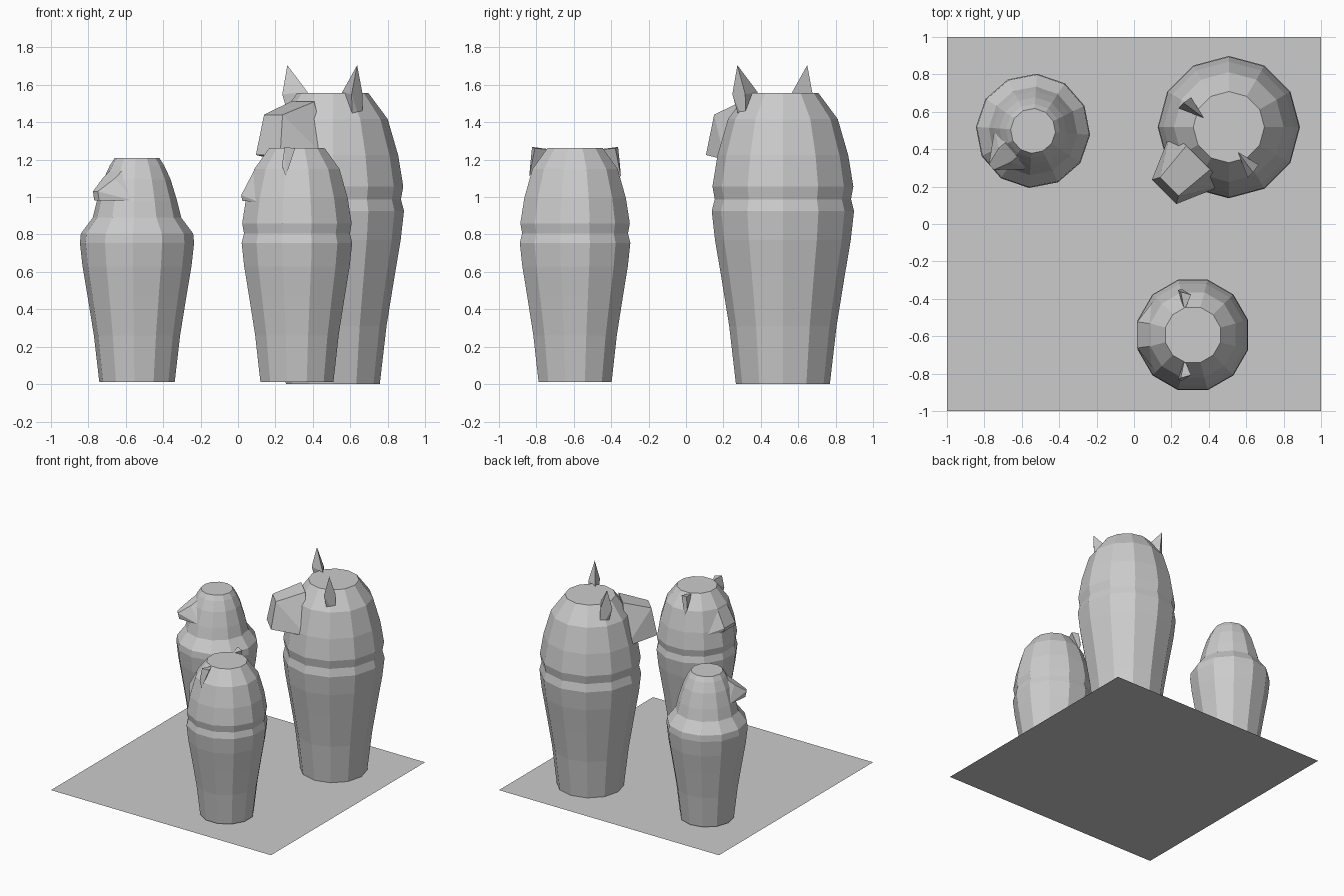
import bpy, bmesh
from math import cos, sin, pi, radians

if "Cube" in bpy.data.objects:
    bpy.data.objects.remove(bpy.data.objects["Cube"])

SIDES = 12


def finish(name, bm, loc, turn):
    bmesh.ops.recalc_face_normals(bm, faces=bm.faces)
    me = bpy.data.meshes.new(name)
    bm.to_mesh(me)
    bm.free()
    ob = bpy.data.objects.new(name, me)
    ob.location = loc
    ob.rotation_euler.z = radians(turn)
    bpy.context.collection.objects.link(ob)
    return ob


def lathe(name, profile, loc, turn, scale=1.0):
    """Faceted jar from (radius, height) pairs, capped at both ends."""
    bm = bmesh.new()
    rings = []
    for r, z in profile:
        rings.append([bm.verts.new((r * scale * cos((i + .5) * 2 * pi / SIDES),
                                    r * scale * sin((i + .5) * 2 * pi / SIDES),
                                    z * scale)) for i in range(SIDES)])
    for a, b in zip(rings, rings[1:]):
        for i in range(SIDES):
            j = (i + 1) % SIDES
            bm.faces.new((a[i], a[j], b[j], b[i]))
    bm.faces.new(rings[0])
    bm.faces.new(rings[-1])
    return finish(name, bm, loc, turn)


def hull(name, points, loc, turn):
    """Faceted solid wrapped around a few points."""
    bm = bmesh.new()
    for p in points:
        bm.verts.new(p)
    res = bmesh.ops.convex_hull(bm, input=bm.verts)
    loose = {g for g in res["geom_interior"] if isinstance(g, bmesh.types.BMVert)}
    bmesh.ops.delete(bm, geom=list(loose), context='VERTS')
    return finish(name, bm, loc, turn)


def both(points):
    """Points plus their mirror image across the facing axis (+x)."""
    return points + [(x, -y, z) for x, y, z in points]


def ears(name, points, loc, turn):
    for side, s in (("left", 1), ("right", -1)):
        hull(f"{name}_{side}", [(x, s * y, z) for x, y, z in points], loc, turn)


# base plate
bm = bmesh.new()
bmesh.ops.create_grid(bm, x_segments=1, y_segments=1, size=1)
finish("base_plate", bm, (0, 0, 0), 0)

body = [(.202, 0), (.231, .25), (.265, .46), (.292, .62), (.306, .745)]
domed = body + [(.293, .795), (.303, .85), (.281, .985), (.236, 1.14), (.153, 1.252)]
shouldered = body + [(.301, .795), (.237, .88), (.215, .97), (.18, 1.085),
                     (.145, 1.16), (.12, 1.198)]

# large jar with long muzzle and pointed ears
loc, turn = (.507, .518, 0), 225
lathe("large_jar", domed, loc, turn, 1.243)
hull("large_muzzle", both([(.49, .092, 1.225), (.45, .07, 1.44), (.23, .09, 1.51),
                           (.30, .16, 1.24), (.24, .2, 1.2)]), loc, turn)
ears("large_ear", [(.08, .264, 1.705), (.06, .13, 1.56), (.12, .262, 1.55),
                   (.03, .255, 1.55), (.09, .237, 1.41), (.03, .25, 1.38)], loc, turn)

# small jar with short snout and little ears
loc, turn = (.315, -.593, .01), 180
lathe("eared_jar", domed, loc, turn)
hull("short_snout", both([(.298, .07, 1.0), (.292, .07, .97), (.2, .195, .962),
                          (.225, .06, 1.14)]), loc, turn)
ears("small_ear", [(.065, .23, 1.258), (.01, .215, 1.25), (.06, .245, 1.1),
                   (.08, .24, 1.16), (.045, .13, 1.245)], loc, turn)

# small jar with beaked head
loc, turn = (-.54, .498, .01), 221
lathe("beaked_jar", shouldered, loc, turn)
hull("beak", both([(.295, .02, 1.02), (.285, .02, .972), (.145, .145, .97),
                   (.15, .05, 1.13), (.2, .05, 1.09)]), loc, turn)
